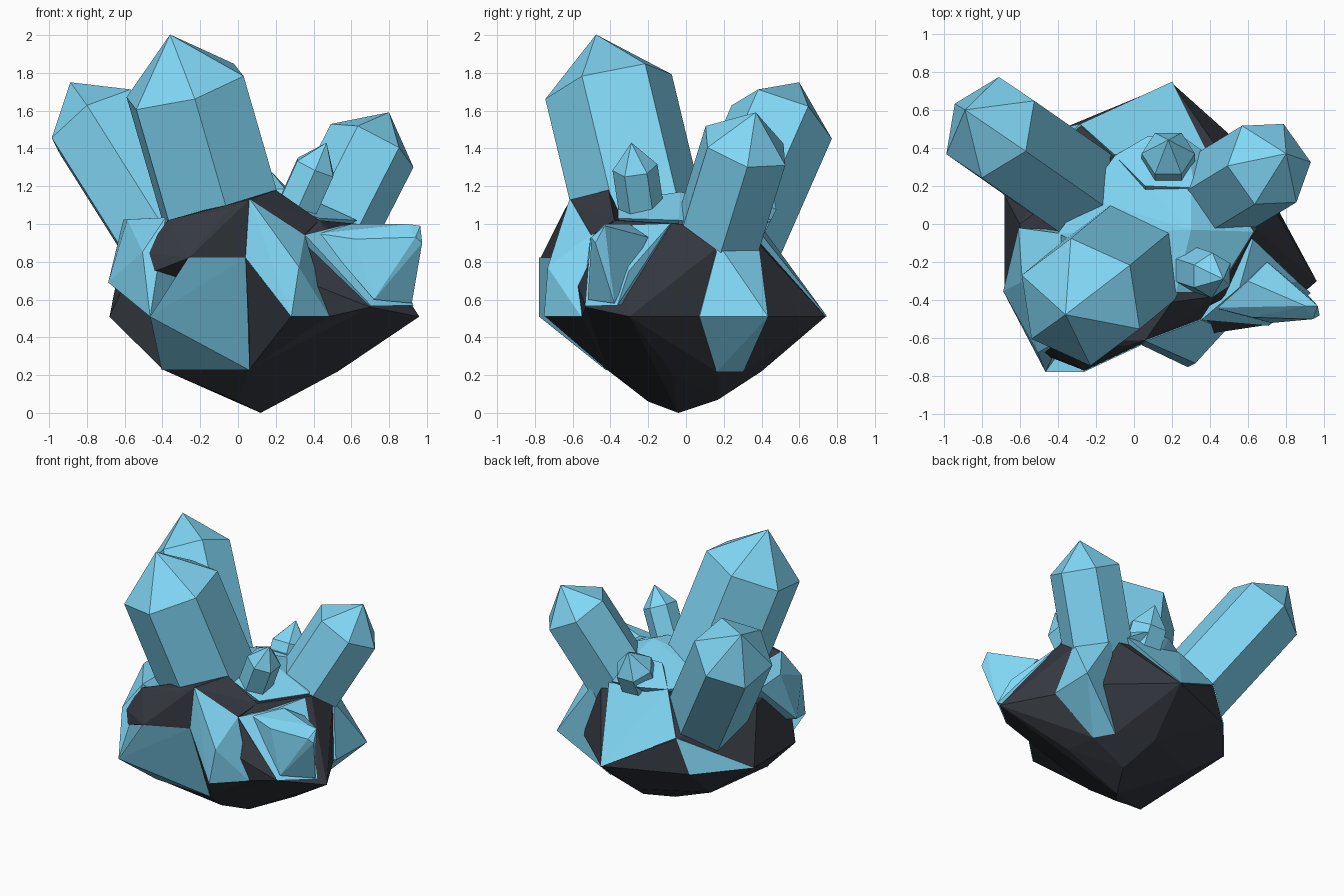
import bpy, bmesh, math
from mathutils import Vector

CORE = Vector((0.05, -0.05, 0.6))


def material(name, rgb):
    m = bpy.data.materials.new(name)
    m.diffuse_color = (*rgb, 1)
    return m


DARK = material("dark_stone", (0.035, 0.04, 0.05))
BLUE = material("blue_crystal", (0.22, 0.68, 0.92))


def hull(name, points, mat, swell=1.0, core=True):
    """Faceted lump: convex hull of the points, optionally rooted at the rock core."""
    bm = bmesh.new()
    pts = [CORE + (Vector(p) - CORE) * swell for p in points]
    if core:
        pts.append(CORE)
    verts = [bm.verts.new(p) for p in pts]
    bmesh.ops.convex_hull(bm, input=verts)
    loose = [v for v in bm.verts if not v.link_faces]
    bmesh.ops.delete(bm, geom=loose, context='VERTS')
    bmesh.ops.recalc_face_normals(bm, faces=bm.faces)
    me = bpy.data.meshes.new(name)
    bm.to_mesh(me)
    bm.free()
    me.materials.append(mat)
    ob = bpy.data.objects.new(name, me)
    bpy.context.collection.objects.link(ob)
    return ob


def crystal(name, shoulder, axis, toward, radius, cap, length):
    """Six-sided prism with a pointed cap; 'toward' aims one of its edges."""
    c, a = Vector(shoulder), Vector(axis).normalized()
    u = Vector(toward)
    u = (u - a * u.dot(a)).normalized()
    w = a.cross(u)
    pts = [c + a * cap]
    for k in range(6):
        t = k * math.pi / 3
        p = c + (u * math.cos(t) + w * math.sin(t)) * radius
        pts += [p, p - a * length]
    hull(name, pts, BLUE, core=False)


# Named corners shared by neighbouring facets
A, B, C = (-.46, -.77, .51), (-.26, -.77, .82), (.04, -.63, .82)
D, E, F = (.06, -.42, .23), (-.40, -.40, .23), (.06, -.61, 1.13)
G, H, S = (.28, -.745, .51), (.32, -.725, .77), (.48, -.55, .51)
J, K, I = (.20, -.41, 1.18), (.43, -.38, 1.02), (.35, -.50, .94)

# Dark rock: main body and its front ridges
hull("rock_body", [
    (.12, -.04, 0), (.0, -.2, .06), (.24, .17, .07),
    D, E, (.53, -.08, .22), (.5, .16, .22), (.42, .3, .22), (.15, .4, .22), (-.35, .2, .25),
    (-.68, -.35, .51), (-.68, .15, .51), (-.38, .5, .51), (.2, .74, .51), (.58, .4, .51),
    (.76, .07, .51), (.96, -.3, .51), (.7, -.53, .56), S, C,
    (-.6, 0, .92), (-.5, -.5, .9), K, (.64, -.03, 1.0), (.68, .17, .88), (.45, .38, .9),
    (-.1, .36, 1.0), (-.28, .52, .76)], DARK)
hull("rock_front_ridge", [C, D, G, S], DARK)
hull("rock_front_ledge", [B, C, F, J, (-.5, -.66, .85), (-.37, -.62, 1.02),
                          (-.05, -.64, 1.08), (-.44, -.7, .75)], DARK)
hull("rock_front_saddle", [F, J, K, I], DARK)

# Blue facets growing flush out of the rock
hull("facet_front", [A, B, C, D, E], BLUE, 1.01)
hull("facet_front_right", [F, G, H, S, I, C], BLUE, 1.01)
hull("facet_left", [A, (-.68, -.35, .69), (-.6, -.02, 1.02), (-.58, -.3, 1.02),
                    (-.38, -.6, 1.03), (-.38, -.05, 1.03), (-.5, -.67, .85)], BLUE, 1.01)
hull("facet_right", [(.68, .17, .89), (.77, .07, .51), (.5, .16, .22), (.42, .3, .22),
                     (.78, .43, .51), (.52, .38, .9)], BLUE, 1.01)
hull("facet_back", [(.2, .74, .51), (.38, .38, .96), (-.1, .36, 1.03), (-.28, .52, .77)],
     BLUE, 1.01)
hull("facet_back_left", [(-.28, .52, .77), (-.38, .5, .51), (-.68, .15, .51)], BLUE, 1.01)
hull("facet_top", [(-.4, -.05, 1.04), (-.2, .12, 1.06), (.3, .19, 1.12), (.3, -.03, 1.17),
                   (.63, -.04, 1.02), (.43, -.36, 1.03), (.22, -.36, 1.12), (-.1, .36, 1.03),
                   (.38, .36, .97)], BLUE)
hull("back_mound", [(-.1, .36, 1.03), (.07, .46, 1.04), (.27, .45, 1.02), (.38, .37, .97),
                    (.32, .19, 1.13), (.06, .2, 1.13)], BLUE)

# Side horn: broad foot and blunt tip
hull("horn_foot", [I, (.55, -.33, .99), (.62, -.08, 1.0), (.85, -.3, .75),
                   (.92, -.36, .57), (.7, -.53, .565)], BLUE, 1.01)
hull("horn_tip", [(.42, -.44, .95), (.62, -.49, .92), (.6, -.3, 1.0), (.7, -.2, .93),
                  (.9, -.4, .7), (.72, -.52, .6), (.92, -.38, .58), (.965, -.43, .99),
                  (.975, -.48, .9), (.94, -.5, .93), (.9, -.43, 1.0)], BLUE, core=False)

# Standing crystals
crystal("main_crystal", (-.28, -.41, 1.727), (-.29, -.24, 1), (.31, -.14, .053), .345, .295, .9)
crystal("left_crystal", (-.755, .507, 1.54), (-.63, .44, 1), (.165, -.11, .195), .283, .265, 1.0)
crystal("right_crystal", (.71, .315, 1.415), (.51, .31, 1), (.215, .01, -.11), .247, .205, .8)
crystal("small_top_crystal", (.41, -.27, 1.3), (.45, -.15, 1), (0, 1, .1), .12, .145, .4)
crystal("small_back_crystal", (.18, .37, 1.13), (.0, .5, 1), (1, 0, 0), .14, .16, .45)
